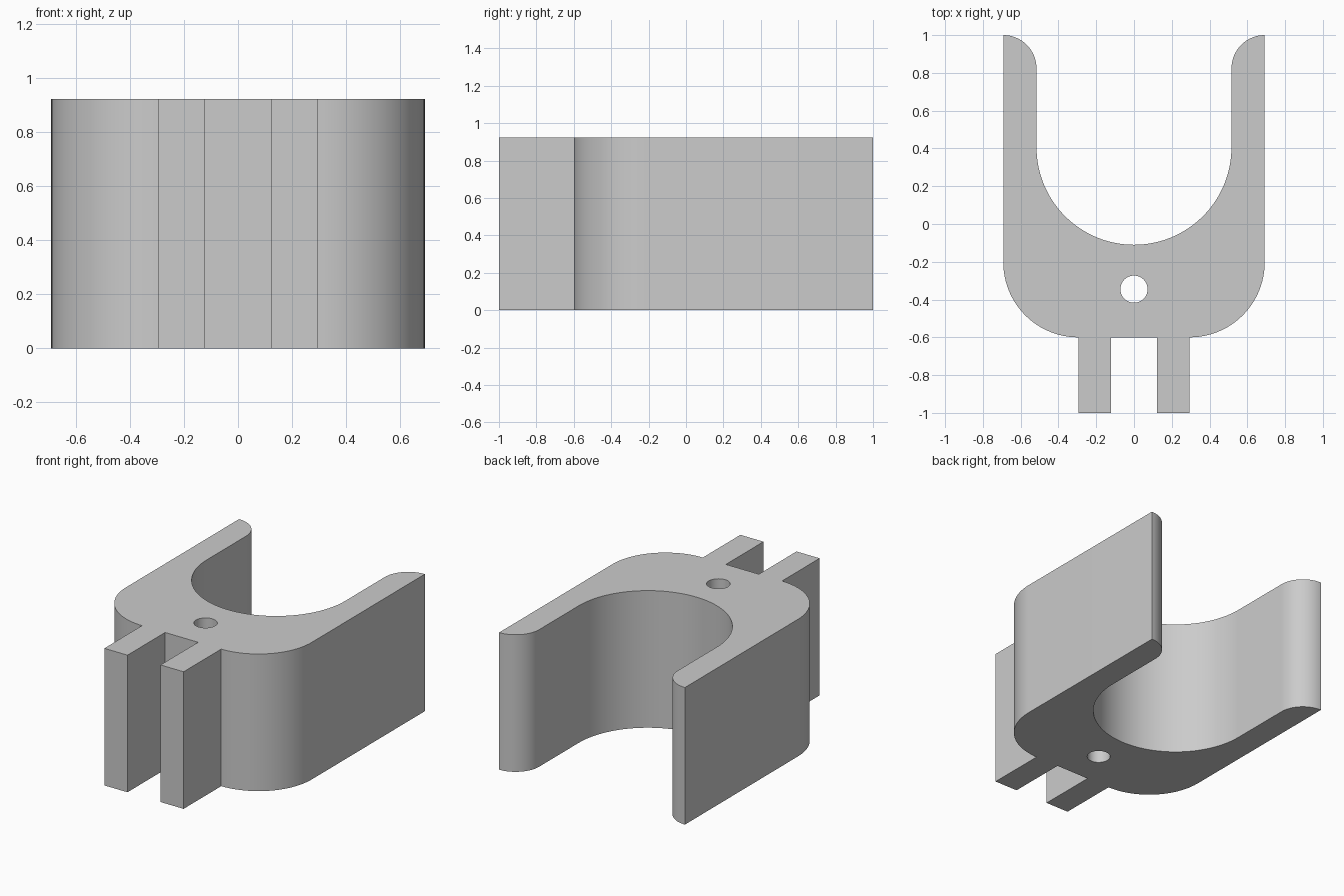
import bpy, bmesh
from math import sin, cos, radians
from mathutils import Vector

cube = bpy.data.objects.get("Cube")
if cube:
    bpy.data.objects.remove(cube, do_unlink=True)

HEIGHT = 0.923
HALF_WIDTH = 0.692
BORE = 0.516          # radius of the open cradle
BASE_Y = -0.6         # front edge of the body
TAB_IN, TAB_OUT = 0.123, 0.295


def arc(cx, cy, r, start, end, steps):
    """Points along a circular arc, angles in degrees."""
    angles = [radians(start + (end - start) * i / steps) for i in range(steps + 1)]
    return [(cx + r * cos(a), cy + r * sin(a)) for a in angles]


# Left half of the outline: tab, rounded corner, arm tip, cradle
corner = HALF_WIDTH - TAB_OUT
tip = HALF_WIDTH - BORE
half = [(TAB_IN, BASE_Y), (TAB_IN, -1), (TAB_OUT, -1)]
half += arc(TAB_OUT, BASE_Y + corner, corner, -90, 0, 24)
half += arc(HALF_WIDTH, 1 - tip, tip, 90, 180, 16)
half += arc(0, BORE - 0.11, BORE, 0, -90, 32)

# Mirror it, sharing the point on the centre line
outline = half + [(-x, y) for x, y in reversed(half[:-1])]
pin_hole = arc(0, -0.345, 0.072, 0, 360, 40)[:-1]

# Fill the profile around the hole and extrude it
bm = bmesh.new()
edges = []
for loop in (outline, pin_hole):
    verts = [bm.verts.new((x, y, 0)) for x, y in loop]
    edges += [bm.edges.new((v, verts[i - 1])) for i, v in enumerate(verts)]
bmesh.ops.triangle_fill(bm, edges=edges, use_beauty=True, normal=Vector((0, 0, 1)))
extruded = bmesh.ops.extrude_face_region(bm, geom=bm.faces[:], use_keep_orig=True)
top = [v for v in extruded["geom"] if isinstance(v, bmesh.types.BMVert)]
bmesh.ops.translate(bm, verts=top, vec=(0, 0, HEIGHT))
bmesh.ops.recalc_face_normals(bm, faces=bm.faces[:])

mesh = bpy.data.meshes.new("clip_body")
bm.to_mesh(mesh)
bm.free()
body = bpy.data.objects.new("clip_body", mesh)
bpy.context.collection.objects.link(body)

# Plain grey material
grey = bpy.data.materials.new("light grey")
grey.use_nodes = True
colour = (0.6, 0.6, 0.6, 1)
grey.diffuse_color = colour
grey.node_tree.nodes["Principled BSDF"].inputs["Base Color"].default_value = colour
mesh.materials.append(grey)

# Smooth curved walls, sharp rims
bpy.ops.object.select_all(action="DESELECT")
body.select_set(True)
bpy.context.view_layer.objects.active = body
bpy.ops.object.shade_smooth_by_angle(angle=radians(30))
